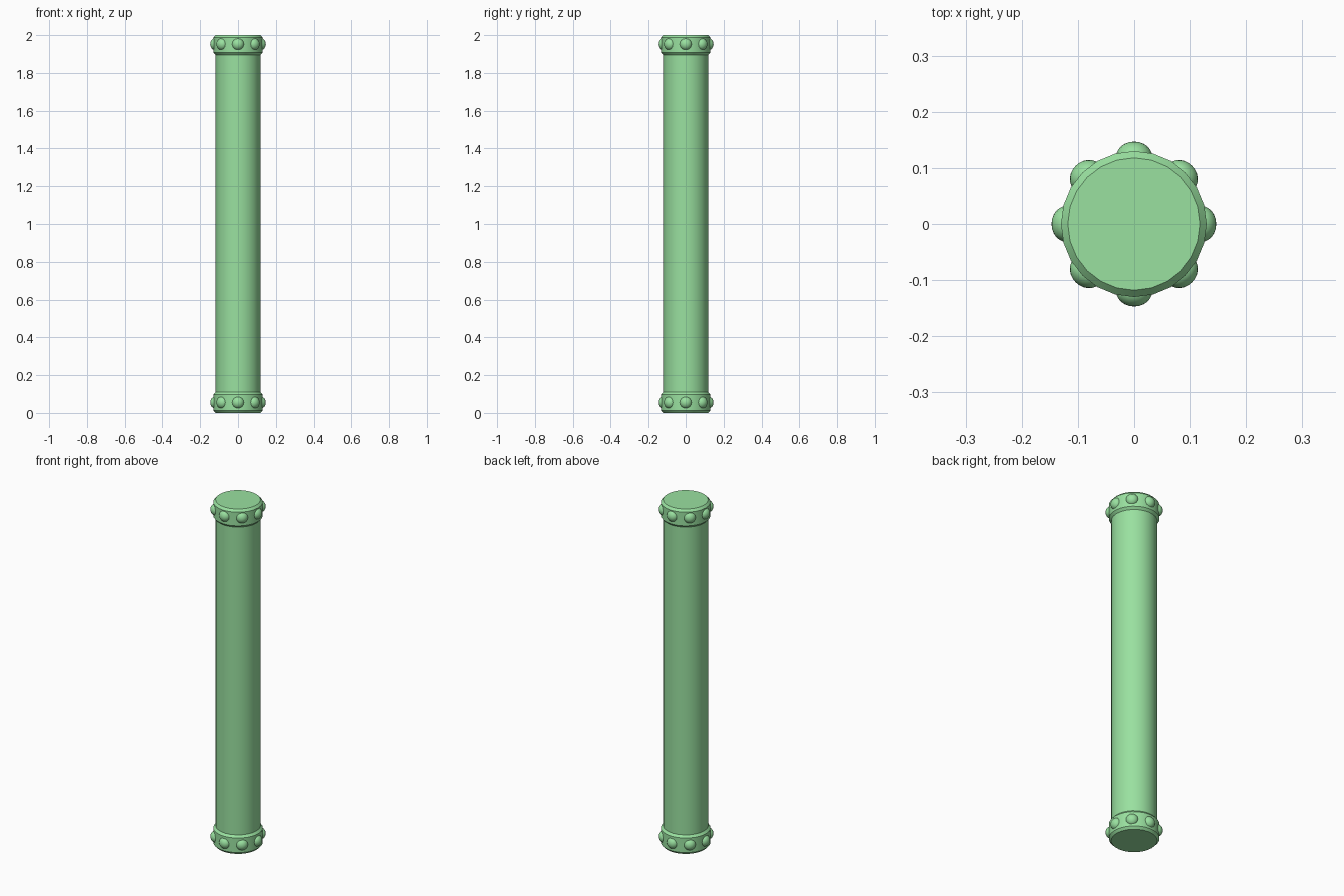
import bpy, bmesh, math
from mathutils import Matrix

if "Cube" in bpy.data.objects:
    bpy.data.objects.remove(bpy.data.objects["Cube"])

SIDES = 24
mat = bpy.data.materials.new("green")
mat.diffuse_color = (0.32, 0.75, 0.35, 1)
mat.use_nodes = True
mat.node_tree.nodes["Principled BSDF"].inputs["Base Color"].default_value = mat.diffuse_color


def finish(name, bm, angle):
    bmesh.ops.recalc_face_normals(bm, faces=bm.faces)
    me = bpy.data.meshes.new(name)
    bm.to_mesh(me)
    bm.free()
    me.materials.append(mat)
    ob = bpy.data.objects.new(name, me)
    bpy.context.collection.objects.link(ob)
    bpy.ops.object.select_all(action='DESELECT')
    ob.select_set(True)
    bpy.context.view_layer.objects.active = ob
    bpy.ops.object.shade_smooth_by_angle(angle=math.radians(angle))
    return ob


def lathe(name, profile):
    """Closed solid of revolution from (radius, z) points, capped at both ends."""
    bm = bmesh.new()
    rings = [[bm.verts.new((r * math.cos(2 * math.pi * i / SIDES),
                            r * math.sin(2 * math.pi * i / SIDES), z))
              for i in range(SIDES)] for r, z in profile]
    for a, b in zip(rings, rings[1:]):
        for i in range(SIDES):
            j = (i + 1) % SIDES
            bm.faces.new((a[i], a[j], b[j], b[i]))
    bm.faces.new(rings[0][::-1])
    bm.faces.new(rings[-1])
    return finish(name, bm, 30)


def studs(name, z):
    """Eight flattened round studs around a collar."""
    bm = bmesh.new()
    for k in range(8):
        m = (Matrix.Rotation(k * math.pi / 4, 4, 'Z')
             @ Matrix.Translation((0.12, 0, z))
             @ Matrix.Diagonal((0.027, 0.032, 0.032, 1))
             @ Matrix.Rotation(math.pi / 2, 4, 'Y'))
        bmesh.ops.create_uvsphere(bm, u_segments=16, v_segments=12, radius=1, matrix=m)
    return finish(name, bm, 60)


# Shaft
lathe("shaft", [(0.118, 0.03), (0.118, 1.97)])

# Chamfered end collars with studs
for label, z0, z1, zs in (("bottom", 0.0, 0.11, 0.055), ("top", 1.895, 2.0, 1.952)):
    lathe(label + "_collar", [(0.118, z0), (0.13, z0 + 0.013),
                              (0.13, z1 - 0.013), (0.118, z1)])
    studs(label + "_studs", zs)
